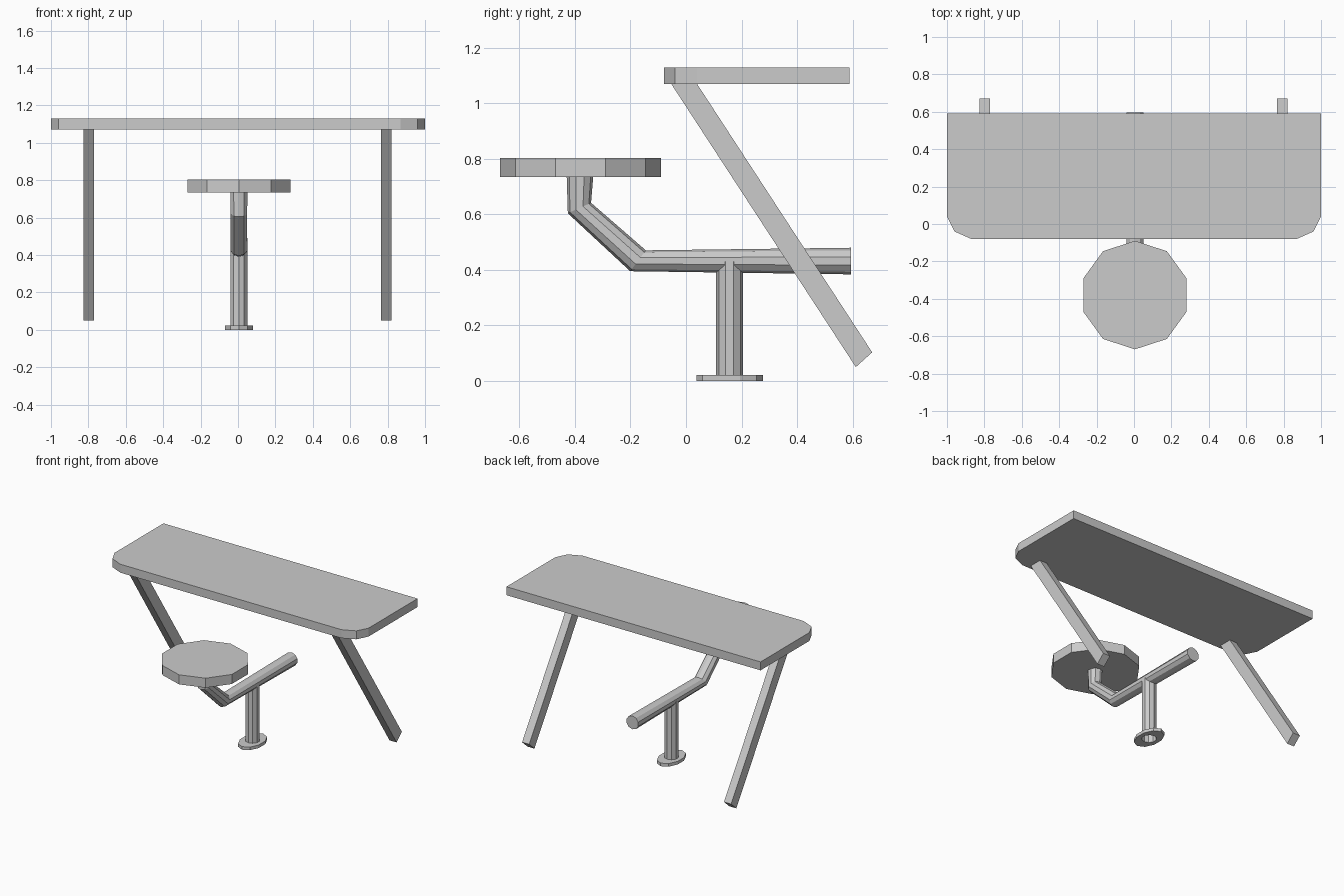
import bpy
from math import cos, sin, tau
from mathutils import Vector

if "Cube" in bpy.data.objects:
    bpy.data.objects.remove(bpy.data.objects["Cube"])

CX = 0.005      # centre line of seat and stand
SIDES = 10


def make(name, verts, faces):
    me = bpy.data.meshes.new(name)
    me.from_pydata([tuple(v) for v in verts], [], faces)
    me.update()
    ob = bpy.data.objects.new(name, me)
    bpy.context.collection.objects.link(ob)
    return ob


def loft(name, rings, cap_start=True, cap_end=True, closed=False):
    """Skin equal-length rings of points."""
    n = len(rings[0])
    verts = [v for r in rings for v in r]
    count = len(rings)
    faces = []
    for i in range(count if closed else count - 1):
        a, b = i * n, (i + 1) % count * n
        faces += [(a + k, a + (k + 1) % n, b + (k + 1) % n, b + k) for k in range(n)]
    if cap_start and not closed:
        faces.append(tuple(reversed(range(n))))
    if cap_end and not closed:
        faces.append(tuple(range((count - 1) * n, count * n)))
    return make(name, verts, faces)


def flat_ring(y, z, rx, ry):
    """Horizontal ring with a corner on the y axis."""
    return [Vector((CX - rx * sin(tau * k / SIDES), y + ry * cos(tau * k / SIDES), z))
            for k in range(SIDES)]


# desk top with rounded front corners
half = [(0.87, -0.08), (0.96, -0.04), (1.0, 0.04), (1.0, 0.59)]
outline = half + [(-x, y) for x, y in reversed(half)]
loft("desk_top", [[(x, y, z) for x, y in outline] for z in (1.07, 1.13)])

# slanted legs
leg = [(-0.053, 1.07), (0.612, 0.05), (0.671, 0.103), (0.04, 1.07)]
for side, x in (("left", -0.797), ("right", 0.792)):
    loft(side + "_leg", [[(x + d, y, z) for y, z in leg] for d in (-0.028, 0.028)])

# seat
loft("seat", [flat_ring(-0.38, z, 0.29, 0.29) for z in (0.735, 0.803)])

# bent seat arm: centre (y, z), in-plane ring direction (y, z), radius
arm = [(-0.382, 0.74, 1.0, 0.0, 0.048),
       (-0.384, 0.623, 0.91, 0.41, 0.046),
       (-0.173, 0.433, 0.6, 0.8, 0.047),
       (0.595, 0.432, 0.0, 1.0, 0.048)]
rings = []
for y, z, dy, dz, r in arm:
    rings.append([(CX - r * sin(tau * k / SIDES),
                   y + r * dy * cos(tau * k / SIDES),
                   z + r * dz * cos(tau * k / SIDES)) for k in range(SIDES)])
rings.reverse()
loft("seat_arm", rings)

# hollow post
loft("post", [flat_ring(0.157, z, 0.048, 0.048) for z in (0.0, 0.43)], cap_start=False)

# oval floor flange around the post
loft("floor_flange", [flat_ring(0.157, 0.0, 0.048, 0.048),
                      flat_ring(0.157, 0.0, 0.078, 0.12),
                      flat_ring(0.157, 0.022, 0.078, 0.12),
                      flat_ring(0.157, 0.022, 0.048, 0.048)], False, False)

# consistent outward normals
import bmesh
for ob in bpy.context.collection.objects:
    bm = bmesh.new()
    bm.from_mesh(ob.data)
    bmesh.ops.recalc_face_normals(bm, faces=bm.faces)
    bm.to_mesh(ob.data)
    bm.free()
